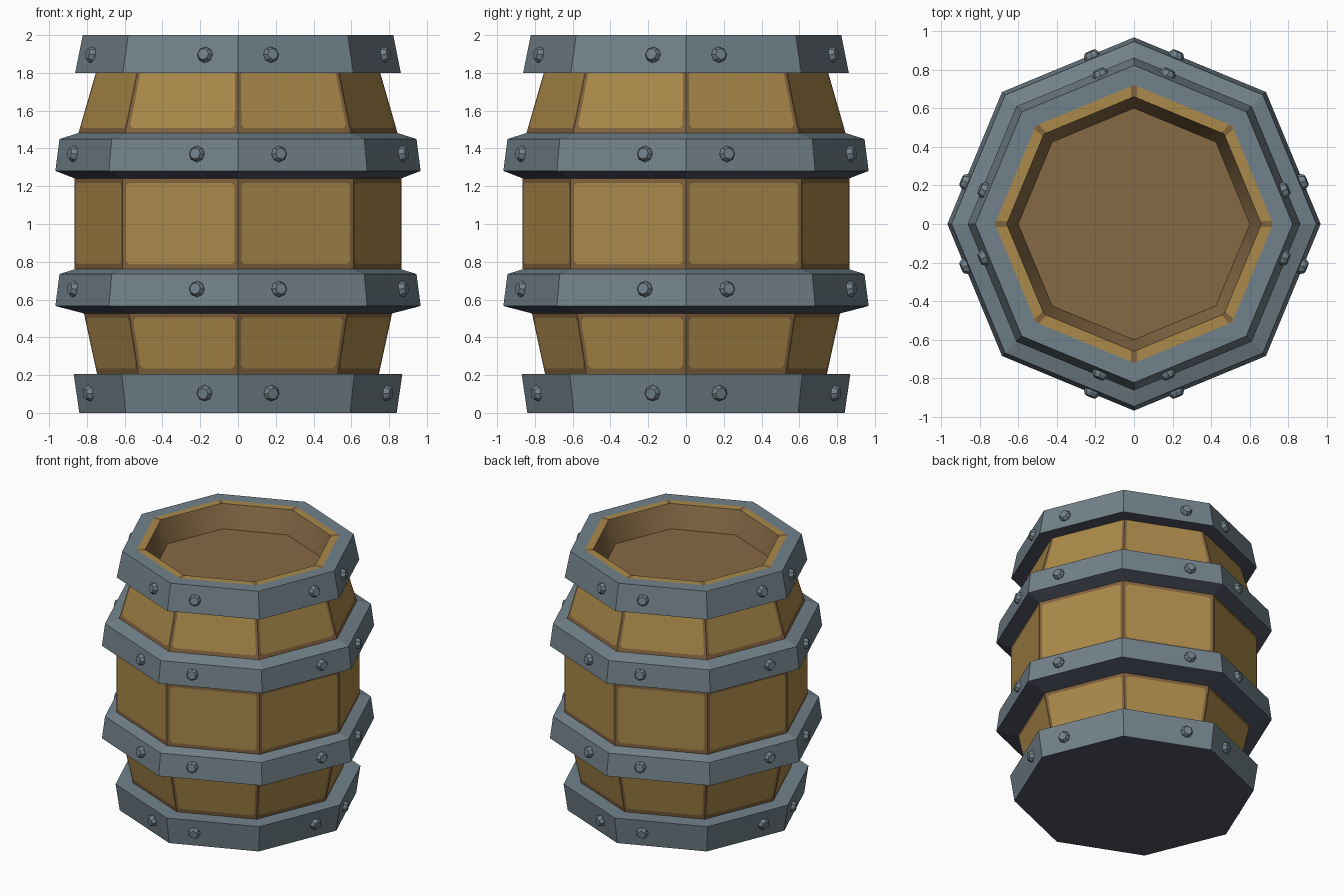
import bpy, bmesh
from math import cos, sin, pi
from mathutils import Vector, Matrix

cube = bpy.data.objects.get("Cube")
if cube:
    bpy.data.objects.remove(cube)

SIDES = 8


def make_material(name, rgb):
    mat = bpy.data.materials.new(name)
    mat.use_nodes = True
    mat.diffuse_color = (*rgb, 1)
    bsdf = mat.node_tree.nodes["Principled BSDF"]
    bsdf.inputs["Base Color"].default_value = (*rgb, 1)
    bsdf.inputs["Roughness"].default_value = 0.8
    return mat


golden_wood = make_material("golden wood", (0.41, 0.25, 0.068))
gap_wood = make_material("dark brown wood", (0.22, 0.125, 0.048))
lid_wood = make_material("brown wood", (0.24, 0.14, 0.058))
steel = make_material("blue grey steel", (0.17, 0.222, 0.257))
dark_steel = make_material("dark steel", (0.083, 0.094, 0.13))


def ring_points(r, z, splits):
    """Points round an octagon, with each side split at the given fractions."""
    corners = [Vector((r * cos(2 * pi * i / SIDES), r * sin(2 * pi * i / SIDES), z))
               for i in range(SIDES)]
    return [corners[i].lerp(corners[(i + 1) % SIDES], t)
            for i in range(SIDES) for t in splits]


def lathe(bm, profile, splits=(0,), cap_start=False, cap_end=False, matrix=Matrix()):
    """Skin octagon rings; returns the side faces of each row."""
    rings = [[bm.verts.new(matrix @ p) for p in ring_points(r, z, splits)]
             for r, z in profile]
    n = len(rings[0])
    rows = []
    for a, b in zip(rings, rings[1:]):
        rows.append([bm.faces.new((a[i], a[(i + 1) % n], b[(i + 1) % n], b[i]))
                     for i in range(n)])
    if cap_start:
        bm.faces.new(rings[0][::-1])
    if cap_end:
        bm.faces.new(rings[-1])
    return rows


def finish(bm, name, *mats):
    mesh = bpy.data.meshes.new(name)
    bm.to_mesh(mesh)
    bm.free()
    for m in mats:
        mesh.materials.append(m)
    obj = bpy.data.objects.new(name, mesh)
    bpy.context.collection.objects.link(obj)
    return obj


# Barrel body: outer staves and rim
GAP, STAVE, RIM = range(3)
body_rows = [
    (0.70, 0.02, GAP), (0.745, 0.20, GAP), (0.7525, 0.235, STAVE),
    (0.811, 0.505, GAP), (0.815, 0.525, GAP), (0.865, 0.765, GAP),
    (0.865, 0.787, STAVE), (0.865, 1.218, GAP), (0.865, 1.24, GAP),
    (0.845, 1.48, GAP), (0.837, 1.508, STAVE), (0.75, 1.81, GAP),
    (0.72, 2.0, RIM), (0.66, 2.0, GAP),
]
bm = bmesh.new()
splits = (0, 0.03, 0.97)
rows = lathe(bm, [row[:2] for row in body_rows], splits)
panel_corners = set()
for (r, z, kind), faces in zip(body_rows, rows):
    # the middle strip of a stave is golden, its edges stay brown
    for face in faces[1::len(splits)]:
        if kind != GAP:
            face.material_index = 1
        if kind == STAVE:
            panel_corners.update(face.verts)
# worn, cut-off panel corners
bmesh.ops.bevel(bm, geom=list(panel_corners), offset=0.018, offset_type='OFFSET',
                segments=1, affect='VERTICES', clamp_overlap=True, material=0)
finish(bm, "barrel_body", gap_wood, golden_wood)

# Recessed lid with a softly shaded inner wall
bm = bmesh.new()
for face in lathe(bm, [(0.66, 2.0), (0.60, 1.83)], cap_end=True)[0]:
    face.smooth = True
finish(bm, "recessed_lid", lid_wood)

# Bolt shape: a short tapered stud
BOLT = [(0.043, -0.005), (0.041, 0.012), (0.03, 0.03)]


def add_bolts(name, low, high, z, along):
    """One bolt on each side of a band whose outer wall runs from low to high."""
    bm = bmesh.new()
    r = low[0] + (high[0] - low[0]) * (z - low[1]) / (high[1] - low[1])
    for quarter in range(4):
        for turn in (-1, 1):
            a = quarter * pi / 2
            b = a + turn * pi / 4
            start = Vector((r * cos(a), r * sin(a), z))
            end = Vector((r * cos(b), r * sin(b), z))
            slope = Vector(((high[0] - low[0]) * cos(a),
                            (high[0] - low[0]) * sin(a), high[1] - low[1]))
            normal = ((end - start) * turn).cross(slope).normalized()
            spin = normal.to_track_quat('Z', 'Y').to_matrix().to_4x4()
            place = Matrix.Translation(start.lerp(end, along)) @ spin
            lathe(bm, BOLT, cap_end=True, matrix=place)
    finish(bm, name, steel)


def add_band(name, profile, wall, bolt_z, along, **caps):
    """Steel hoop; wall is the profile index where the outer face begins."""
    bm = bmesh.new()
    lathe(bm, profile, **caps)
    # undersides are dark
    bm.normal_update()
    for face in bm.faces:
        if face.normal.z < -0.5:
            face.material_index = 1
    finish(bm, name, steel, dark_steel)
    add_bolts(name + "_bolts", profile[wall], profile[wall + 1], bolt_z, along)


# End bands
add_band("bottom_band", [(0.84, 0), (0.87, 0.205), (0.72, 0.205)],
         0, 0.105, 0.29, cap_start=True)
add_band("top_band", [(0.73, 1.80), (0.862, 1.80), (0.822, 2.0), (0.72, 2.0)],
         1, 1.895, 0.29)

# Middle bands share one flared section
for name, base, inner in (("lower_middle_band", 0.525, 0.81),
                          ("upper_middle_band", 1.24, 0.86)):
    add_band(name, [(inner, base), (0.967, base + 0.041),
                    (0.945, base + 0.21), (0.84, base + 0.243)],
             1, base + 0.13, 0.32)
